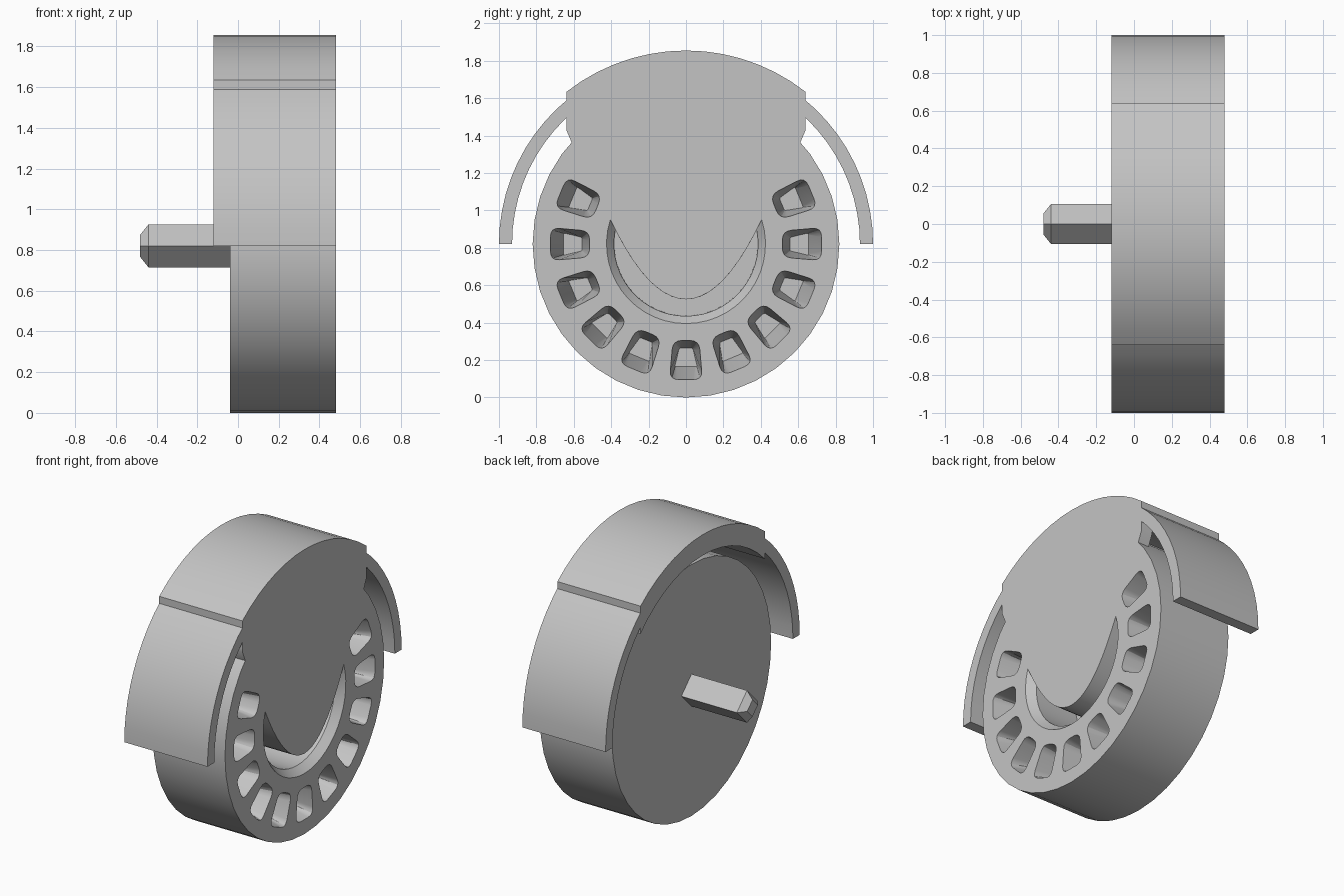
import bpy, bmesh
from math import sin, cos, pi, radians, sqrt, asin, acos

cube = bpy.data.objects.get("Cube")
if cube:
    bpy.data.objects.remove(cube, do_unlink=True)

AXIS_Z = 0.82
FRONT = 0.48

grey = bpy.data.materials.new("plain grey")
grey.use_nodes = True
colour = (0.55, 0.55, 0.55, 1)
grey.diffuse_color = colour
grey.node_tree.nodes["Principled BSDF"].inputs["Base Color"].default_value = colour


def arc(r, start, end, steps):
    """Points (y, z) around the wheel axis."""
    angles = [start + (end - start) * i / steps for i in range(steps + 1)]
    return [(r * cos(a), AXIS_Z + r * sin(a)) for a in angles]


def add_loft(bm, sections):
    """Skin matching (x, profile) sections and cap both ends."""
    rings = [[bm.verts.new((x, y, z)) for y, z in pts] for x, pts in sections]
    n = len(rings[0])
    for a, b in zip(rings, rings[1:]):
        for i in range(n):
            j = (i + 1) % n
            bm.faces.new((a[i], a[j], b[j], b[i]))
    bm.faces.new(rings[0][::-1])
    bm.faces.new(rings[-1])


def make(name, *lofts):
    bm = bmesh.new()
    for sections in lofts:
        add_loft(bm, sections)
    bmesh.ops.recalc_face_normals(bm, faces=bm.faces)
    mesh = bpy.data.meshes.new(name)
    bm.to_mesh(mesh)
    bm.free()
    mesh.materials.append(grey)
    obj = bpy.data.objects.new(name, mesh)
    bpy.context.collection.objects.link(obj)
    return obj


def prism(name, pts, x0, x1):
    return make(name, [(x0, pts), (x1, pts)])


def mirrored(pts):
    return [(-y, z) for y, z in pts]


def pocket_outline(inner_r, outer_r, inner_w, outer_w, rounding, angle):
    """Trapezoid with rounded corners, turned to its place on the wheel."""
    corners = [(-outer_w, outer_r), (outer_w, outer_r), (inner_w, inner_r), (-inner_w, inner_r)]
    pts = []
    for i, (cx, cy) in enumerate(corners):
        ends = []
        for nx, ny in (corners[i - 1], corners[(i + 1) % 4]):
            k = rounding / sqrt((nx - cx) ** 2 + (ny - cy) ** 2)
            ends.append((cx + (nx - cx) * k, cy + (ny - cy) * k))
        for s in range(5):
            t = s / 4
            a, b, c = (1 - t) ** 2, 2 * t * (1 - t), t * t
            pts.append((a * ends[0][0] + b * cx + c * ends[1][0],
                        a * ends[0][1] + b * cy + c * ends[1][1]))
    return [(r * cos(angle) - w * sin(angle), AXIS_Z + r * sin(angle) + w * cos(angle))
            for w, r in pts]


def crescent(r, bottom=-0.295, bend=2.6):
    """Area between a circle and a parabola that meet at two tips."""
    k = 1 / bend
    u = (-k + sqrt(k * k + 4 * (r * r + bottom * k))) / 2
    tip = sqrt((u - bottom) * k)
    a = asin(u / r)
    outer = arc(r, pi - a, 2 * pi + a, 28)
    ys = [tip * (1 - i / 10) for i in range(1, 20)]
    return outer + [(y, AXIS_Z + bottom + bend * y * y) for y in ys]


# Wheel with tapered pockets and a crescent recess
wheel = prism("wheel", arc(0.82, 0, 2 * pi, 40)[:-1], -0.04, FRONT)
pockets = []
for i in range(-5, 6):
    angle = radians(-90 + 22.5 * i)
    mouth = pocket_outline(0.515, 0.725, 0.07, 0.088, 0.05, angle)
    floor = pocket_outline(0.555, 0.655, 0.036, 0.06, 0.01, angle)
    pockets.append([(FRONT - 0.3, floor), (FRONT, mouth), (FRONT + 0.05, mouth)])
recess = [(FRONT - 0.35, crescent(0.383)), (FRONT - 0.05, crescent(0.385)),
          (FRONT, crescent(0.425)), (FRONT + 0.05, crescent(0.425))]
cutter = make("recess_cutter", recess, *pockets)
cutter.hide_render = True
cut = wheel.modifiers.new("recesses", 'BOOLEAN')
cut.operation = 'DIFFERENCE'
cut.solver = 'EXACT'
cut.object = cutter
bpy.context.view_layer.objects.active = wheel
wheel.select_set(True)
bpy.ops.object.modifier_apply(modifier=cut.name)
bpy.data.objects.remove(cutter, do_unlink=True)

# Square axle with a tapered tip
diamond = arc(0.105, 0, 2 * pi, 4)[:-1]
tip = arc(0.055, 0, 2 * pi, 4)[:-1]
axle = make("axle", [(-0.48, tip), (-0.44, diamond), (-0.02, diamond)])

# Fender sides
HALF = 0.64
side_end = acos(HALF / 1.0) + 0.02
side = arc(1.0, 0, side_end, 10) + arc(0.93, side_end, 0, 10)
left = prism("fender_back", side, -0.12, FRONT)
right = prism("fender_front", mirrored(side), -0.12, FRONT)


def span(r, half):
    """Arc over the top of the wheel, limited to a half width."""
    a = acos(half / r)
    return arc(r, a, pi - a, 14)


# Raised fender crown and the plate closing its outer face
crown = prism("fender_crown", span(1.035, HALF) + span(0.9, HALF)[::-1], -0.12, FRONT)
web = [(-HALF, 1.43)] + span(0.815, 0.61)[::-1] + [(HALF, 1.43)]
plate = prism("fender_plate", span(0.902, HALF) + web, FRONT - 0.08, FRONT)

# Smooth the round walls, keep the edges crisp
bpy.ops.object.select_all(action='DESELECT')
for obj in (wheel, axle, left, right, crown, plate):
    obj.select_set(True)
bpy.context.view_layer.objects.active = wheel
bpy.ops.object.shade_smooth_by_angle(angle=radians(25))
